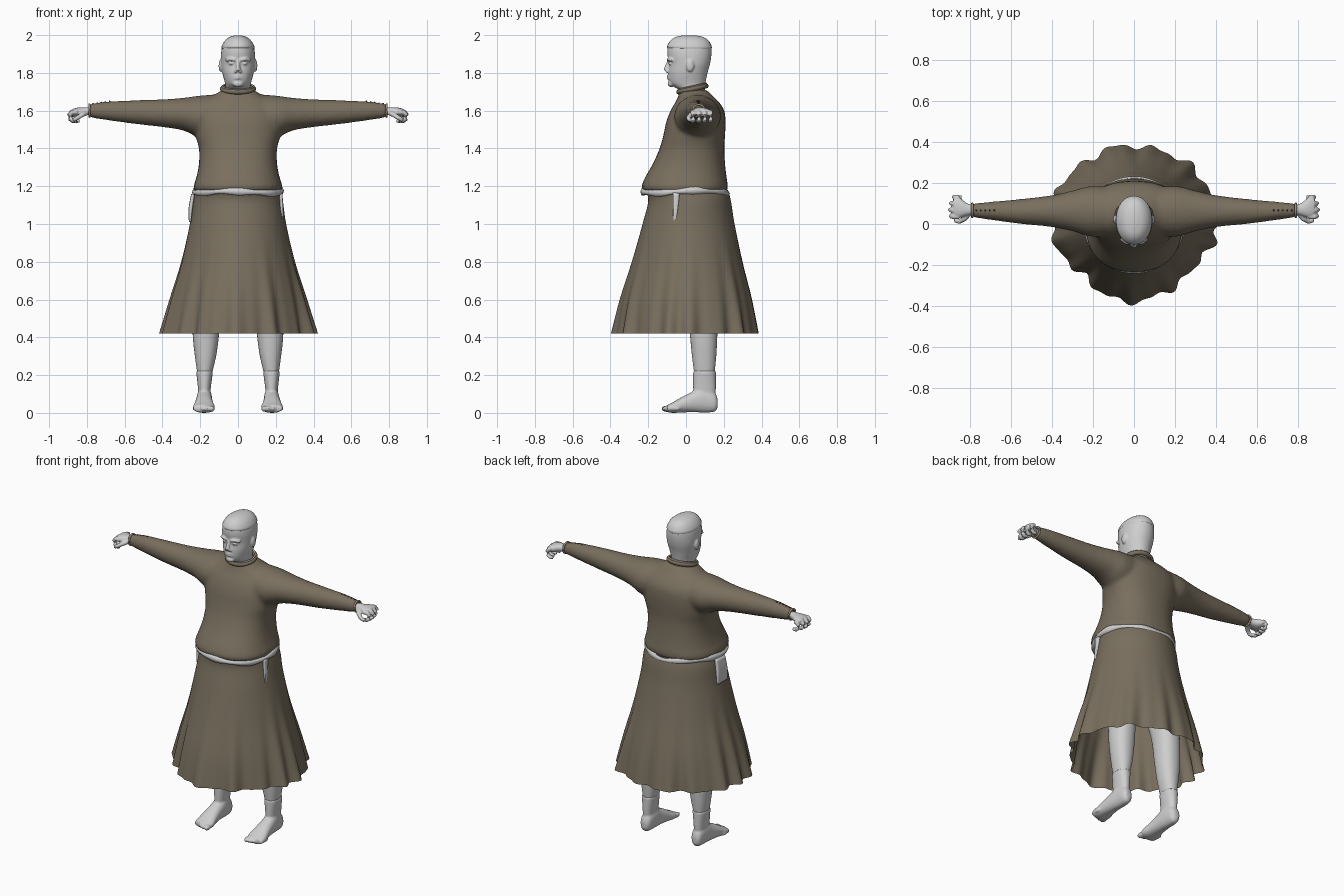
import bpy, bmesh, math, random
from mathutils import Vector, Matrix

if "Cube" in bpy.data.objects:
    bpy.data.objects.remove(bpy.data.objects["Cube"])

random.seed(4)

def material(name, rgb):
    m = bpy.data.materials.new(name)
    m.diffuse_color = (*rgb, 1)
    m.use_nodes = True
    m.node_tree.nodes["Principled BSDF"].inputs["Base Color"].default_value = m.diffuse_color
    return m

CLOTH = material("brown_cloth", (0.19, 0.158, 0.112))
SKIN = material("pale_grey", (0.62, 0.62, 0.62))
TRIM = material("tan_trim", (0.33, 0.27, 0.2))
DARK = material("dark_brown", (0.07, 0.05, 0.035))

def finish(bm, name, mat):
    bmesh.ops.recalc_face_normals(bm, faces=bm.faces)
    me = bpy.data.meshes.new(name)
    bm.to_mesh(me)
    bm.free()
    ob = bpy.data.objects.new(name, me)
    bpy.context.collection.objects.link(ob)
    me.materials.append(mat)
    me.shade_smooth()
    return ob

def smooth_rows(rows, sub=4):
    """Catmull-Rom interpolation between section rows."""
    out = []
    for i in range(len(rows) - 1):
        p = [rows[max(0, min(len(rows) - 1, i + k))] for k in (-1, 0, 1, 2)]
        for j in range(sub):
            t = j / sub
            out.append([0.5 * (2 * b + (c - a) * t + (2 * a - 5 * b + 4 * c - d) * t * t
                               + (3 * b - a - 3 * c + d) * t ** 3) for a, b, c, d in zip(*p)])
    return out + [list(rows[-1])]

def grid_faces(bm, rings, cyclic=False):
    n = len(rings[0])
    pairs = list(zip(rings, rings[1:])) + ([(rings[-1], rings[0])] if cyclic else [])
    for r, q in pairs:
        for i in range(n):
            bm.faces.new((r[i], r[(i + 1) % n], q[(i + 1) % n], q[i]))

def loft(name, axis, rows, mat, s=1, n=32, power=2.2):
    """Rows: position along axis, then min/max of the two other axes."""
    bm, rings = bmesh.new(), []
    for t, a0, a1, b0, b1 in smooth_rows(rows):
        ring = []
        for i in range(n):
            w = 2 * math.pi * i / n
            c, d = (math.copysign(abs(f) ** (2 / power), f) for f in (math.cos(w), math.sin(w)))
            a, b = (a0 + a1) / 2 + (a1 - a0) / 2 * c, (b0 + b1) / 2 + (b1 - b0) / 2 * d
            x, y, z = {'x': (t, a, b), 'y': (a, t, b), 'z': (a, b, t)}[axis]
            ring.append(bm.verts.new((s * x, y, z)))
        rings.append(ring)
    grid_faces(bm, rings)
    bm.faces.new(rings[0])
    bm.faces.new(rings[-1])
    return finish(bm, name, mat)

def ball(name, centre, size, mat, sub=2):
    bm = bmesh.new()
    bmesh.ops.create_icosphere(bm, subdivisions=sub, radius=1,
                               matrix=Matrix.Translation(centre) @ Matrix.Diagonal((*size, 1)))
    return finish(bm, name, mat)

def tube(name, pts, r, mat, s=1, r_end=None, cyclic=False):
    """Round tube along points with ball ends."""
    bm, rings, n = bmesh.new(), [], 10
    pts = [Vector((s * x, y, z)) for x, y, z in pts]
    for i, p in enumerate(pts):
        a = pts[i - 1] if i or cyclic else p
        b = pts[(i + 1) % len(pts)] if cyclic or i + 1 < len(pts) else p
        q = (b - a).to_track_quat('Z', 'X')
        rad = r + ((r if r_end is None else r_end) - r) * i / (len(pts) - 1)
        rings.append([bm.verts.new(p + q @ Vector((rad * math.cos(k * math.tau / n),
                                                   rad * math.sin(k * math.tau / n), 0))) for k in range(n)])
    grid_faces(bm, rings, cyclic)
    if not cyclic:
        bm.faces.new(rings[0])
        bm.faces.new(rings[-1])
    return finish(bm, name, mat)

def fuse(name, parts, voxel, iterations):
    """Blend overlapping parts into one skin."""
    bpy.ops.object.select_all(action='DESELECT')
    for p in parts:
        p.select_set(True)
    ob = parts[0]
    bpy.context.view_layer.objects.active = ob
    bpy.ops.object.join()
    ob.name = name
    rm = ob.modifiers.new("blend", 'REMESH')
    rm.mode, rm.voxel_size, rm.use_smooth_shade = 'VOXEL', voxel, True
    sm = ob.modifiers.new("soften", 'SMOOTH')
    sm.factor, sm.iterations = 0.5, iterations
    for m in ("blend", "soften"):
        bpy.ops.object.modifier_apply(modifier=m)
    ob.data.shade_smooth()
    return ob

# Tunic top: torso blended with both sleeves
torso = [(z, -w, w, f, b) for z, w, f, b in (
    (1.175, .232, -.228, .218), (1.2, .236, -.236, .222), (1.25, .22, -.215, .215),
    (1.32, .207, -.175, .207), (1.4, .207, -.14, .203), (1.47, .225, -.12, .207),
    (1.54, .23, -.105, .21), (1.6, .22, -.082, .203), (1.645, .19, -.056, .175),
    (1.68, .13, -.04, .14), (1.71, .085, -.035, .11))]
sleeve = [(.05, -.05, .17, 1.47, 1.69), (.2, -.062, .185, 1.46, 1.68), (.29, -.038, .165, 1.495, 1.668),
          (.4, -.015, .14, 1.513, 1.66), (.55, 0, .122, 1.53, 1.655), (.7, .02, .108, 1.55, 1.648),
          (.79, .033, .1, 1.565, 1.635)]
fuse("tunic_top", [loft("torso", 'z', torso, CLOTH, power=2.3)] +
     [loft("sleeve", 'x', sleeve, CLOTH, s, power=2) for s in (-1, 1)], .012, 7)

# Skirt: open flared cloth with folds deepening to the hem
bm, rings, N = bmesh.new(), [], 180
skirt = [(1.18, .225, -.215, .222), (1.12, .238, -.2, .238), (1, .255, -.23, .257), (.8, .3, -.285, .3),
         (.6, .358, -.343, .348), (.42, .405, -.38, .38)]
for z, w, f, b in smooth_rows(skirt, 6):
    t = max(0, (1.0 - z) / .58)
    ring = []
    for i in range(N):
        a = math.tau * i / N
        c, d = math.cos(a), math.sin(a)
        k = 1 + t ** 1.7 * (.033 * math.sin(15 * a + 1.5 * math.sin(2 * a)) + .018 * math.sin(23 * a + 1)
                            + .012 * math.sin(7 * a + 2))
        if d < 0:
            k -= .09 * t * math.sin(2 * a) ** 2
        ring.append(bm.verts.new((w * c * k, (f + b) / 2 + (b - f) / 2 * d * k, z)))
    rings.append(ring)
grid_faces(bm, rings)
finish(bm, "skirt", CLOTH)

# Belt: wavy cloth band around the waist
bm, rings = bmesh.new(), []
for i in range(72):
    a = math.tau * i / 72
    c, d = math.cos(a), math.sin(a)
    z = 1.166 + .006 * math.sin(3 * a + .5) + .006 * abs(c)
    h = .016 + .004 * math.sin(7 * a)
    rings.append([bm.verts.new(((.235 + o) * c, -.005 + (.228 + o) * d, z + v))
                  for o, v in ((-.015, -h), (.002, -h), (.009, 0), (.002, h), (-.015, h))])
grid_faces(bm, rings, True)
finish(bm, "belt", SKIN)

# Hanging belt end on one hip, flat pouch on the other
loft("belt_end", 'z', [(1.0, .232, .236, -.066, -.058), (1.06, .225, .24, -.068, -.045),
                       (1.17, .217, .235, -.07, -.033)], SKIN, n=12, power=4)
loft("pouch", 'z', [(1.01, -.26, -.248, -.045, .05), (1.08, -.262, -.24, -.045, .05),
                    (1.16, -.248, -.228, -.04, .045)], SKIN, n=20, power=6)

# Head with facial features
head = [(z, -w, w, f, b) for z, w, f, b in (
    (1.66, .075, -.02, .1), (1.705, .07, -.03, .1), (1.725, .066, -.062, .1), (1.75, .07, -.088, .104),
    (1.8, .083, -.094, .114), (1.85, .09, -.09, .128), (1.9, .09, -.099, .135), (1.94, .083, -.096, .132),
    (1.97, .065, -.078, .115), (1.99, .04, -.048, .085), (1.997, .012, -.01, .045))]
parts = [loft("head", 'z', head, SKIN, power=2.1),
         tube("nose", [(0, -.089, 1.865), (0, -.1, 1.835), (0, -.106, 1.812)], .009, SKIN, r_end=.014),
         ball("chin", (0, -.078, 1.742), (.03, .02, .018), SKIN)]
for z in (1.772, 1.783):
    parts.append(tube("lip", [(-.026, -.083, z), (0, -.097, z), (.026, -.083, z)], .006, SKIN))
for s in (-1, 1):
    parts += [tube("brow", [(.014, -.096, 1.868), (.04, -.092, 1.874), (.065, -.072, 1.866)], .008, SKIN, s),
              ball("eye", (s * .035, -.083, 1.85), (.016, .012, .007), SKIN),
              ball("nostril", (s * .012, -.098, 1.808), (.009, .012, .008), SKIN),
              ball("ear", (s * .092, .022, 1.838), (.011, .021, .034), SKIN)]
fuse("head", parts, .0055, 2)

# Cropped hair: close cap with small tufts
cap = [(z, -w, w, f, b) for z, w, f, b in (
    (1.925, .084, -.09, .134), (1.94, .087, -.1, .136), (1.97, .07, -.083, .12),
    (1.99, .045, -.054, .09), (1.999, .014, -.012, .048))]
loft("hair_cap", 'z', cap, SKIN, power=2.1)
for i in range(50):
    a, e = random.uniform(0, math.tau), random.uniform(.35, 1.45)
    p = (.086 * math.cos(a) * math.cos(e), .02 + .118 * math.sin(a) * math.cos(e), 1.91 + .085 * math.sin(e))
    ball("hair_tuft", p, (.007, .007, .004), SKIN, 1)

# Collar ring, lower at the front
tube("collar", [(.083 * math.cos(a), .034 + .073 * math.sin(a), 1.715 + .016 * math.sin(a))
                for a in (math.tau * i / 40 for i in range(40))], .013, CLOTH, cyclic=True)
tube("collar_trim", [(.082 * math.cos(a), .034 + .072 * math.sin(a), 1.727 + .016 * math.sin(a))
                     for a in (math.tau * i / 40 for i in range(40))], .006, TRIM, cyclic=True)

for s in (-1, 1):
    # Cuff and row of sleeve buttons
    tube("cuff", [(.787, .067 + .032 * math.cos(a), 1.6 + .032 * math.sin(a))
                  for a in (math.tau * i / 24 for i in range(24))], .006, TRIM, s, cyclic=True)
    for i in range(5):
        ball("button", (s * (.68 + .022 * i), .066, 1.648 - .003 * i), (.005, .005, .006), DARK, 1)

    # Hand: palm, curled fingers and thumb
    parts = [loft("palm", 'x', [(.76, .047, .09, 1.58, 1.618), (.81, .042, .1, 1.575, 1.618),
                                (.85, .03, .13, 1.568, 1.616), (.878, .034, .13, 1.57, 1.608)], SKIN, s, 20)]
    for i in range(4):
        y, x = .036 + .031 * i, (.89, .894, .889, .876)[i]
        parts.append(tube("finger", [(.85, y, 1.592), (x - .01, y, 1.592), (x, y + .002, 1.577),
                                     (x - .004, y + .003, 1.557), (x - .018, y, 1.545), (x - .038, y, 1.547)],
                          .0135, SKIN, s, .011))
    parts.append(tube("thumb", [(.8, .055, 1.59), (.825, .025, 1.578), (.85, .012, 1.562),
                                (.872, .018, 1.55)], .0145, SKIN, s, .011))
    fuse("hand", parts, .0045, 3)

    # Leg running up under the skirt
    loft("leg", 'z', [(.2, .14, .214, .045, .15), (.3, .116, .228, .032, .16), (.42, .1, .24, .02, .166),
                      (.6, .085, .238, 0, .17), (.85, .04, .235, -.06, .17), (1.15, .02, .2, -.1, .16)], SKIN, s)

    # Bare foot with ankle and toes
    parts = [loft("foot", 'y', [(.168, .165, .195, .03, .07), (.15, .145, .21, .006, .11), (.09, .138, .217, .002, .14),
                                (.04, .136, .222, .004, .115), (-.02, .13, .23, .002, .085),
                                (-.07, .122, .238, .0, .056), (-.1, .13, .235, .004, .042)], SKIN, s, 24),
             loft("ankle", 'z', [(.05, .147, .208, .045, .15), (.12, .145, .211, .038, .158),
                                 (.222, .132, .222, .038, .158)], SKIN, s, 28)]
    for i in range(5):
        r = .017 - .0017 * i
        parts.append(ball("toe", (s * (.14 + .0225 * i), -.105 + .006 * i * i / 2, .022), (r, .026, r), SKIN))
    fuse("foot", parts, .006, 2)
